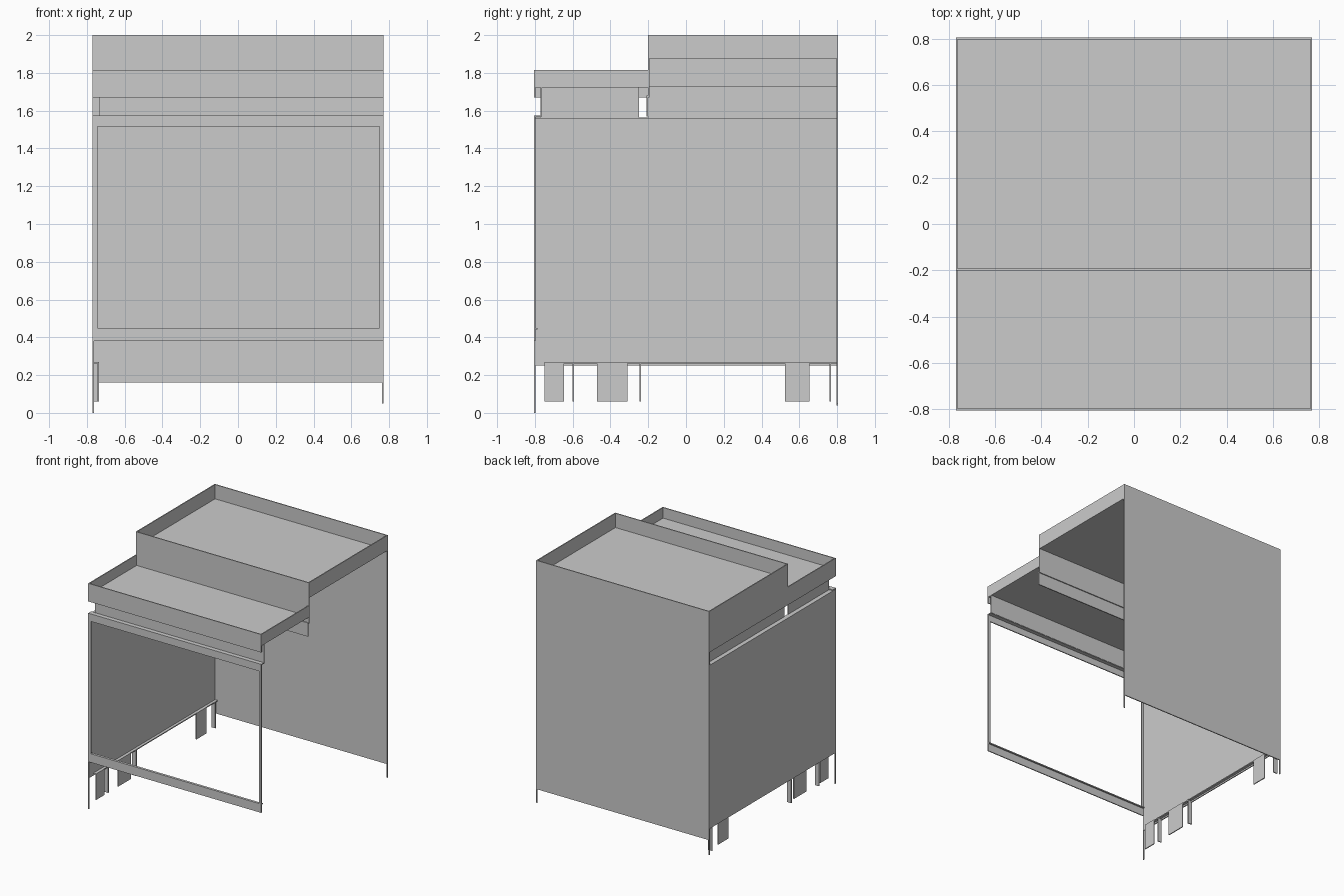
import bpy
import bmesh

old = bpy.data.objects.get("Cube")
if old:
    bpy.data.objects.remove(old, do_unlink=True)

grey = bpy.data.materials.new("plain grey")
grey.use_nodes = True
COLOR = (0.6, 0.6, 0.6, 1)
grey.diffuse_color = COLOR
grey.node_tree.nodes["Principled BSDF"].inputs["Base Color"].default_value = COLOR

X, Y = 0.77, 0.805   # half width and half depth
STEP = -0.2          # where the rear top rises above the front top
T = 0.008            # sheet thickness


def plate(name, x, y, z):
    """Box between the given (low, high) bounds."""
    bm = bmesh.new()
    bmesh.ops.create_cube(bm, size=1)
    for v in bm.verts:
        v.co = [b[0] if c < 0 else b[1] for c, b in zip(v.co, (x, y, z))]
    mesh = bpy.data.meshes.new(name)
    bm.to_mesh(mesh)
    bm.free()
    mesh.materials.append(grey)
    obj = bpy.data.objects.new(name, mesh)
    bpy.context.collection.objects.link(obj)
    return obj


def across(name, y, z, x=(-X, X)):
    """Sheet facing front and back."""
    return plate(name, x, (y, y + T), z)


def along(name, x, y, z):
    """Sheet facing left and right."""
    return plate(name, (x, x + T), y, z)


def level(name, x, y, z):
    """Horizontal sheet."""
    return plate(name, x, y, (z - T, z))


# Main sheets: the left side stays open
across("back_panel", Y - T, (0.16, 2))
along("right_wall", -X, (-Y, Y), (0.25, 1.56))
level("right_wall_foot_lip", (-X, -X + 0.03), (-0.75, Y), 0.27)

# Rear raised tray
level("rear_top", (-X, X), (STEP, Y), 1.885)
across("step_face", STEP, (1.67, 2))
along("rear_rim_left", X - T, (STEP, Y), (1.88, 2))
along("rear_rim_right", -X, (STEP, Y), (1.67, 2))

# Front lower tray
level("front_top", (-X, X), (-Y, STEP), 1.73)
across("front_skirt", -Y, (1.67, 1.815))
along("front_rim_left", X - T, (-Y, STEP), (1.725, 1.815))
along("front_rim_right", -X, (-Y, STEP), (1.67, 1.815))

# Recessed band beneath the trays
across("front_recess", -0.77, (1.57, 1.73), (-0.73, X))
across("step_recess", STEP - 0.01, (1.57, 1.68), (-0.73, X))
along("front_recess_right", -0.735, (-0.77, -0.25), (1.56, 1.73))
along("rear_recess_right", -0.735, (STEP, Y), (1.56, 1.73))

# Ledges under the recess
level("front_ledge", (-X, X), (-Y, -0.765), 1.575)
level("right_ledge", (-X, -0.73), (-Y, Y), 1.565)

# Open front frame
across("frame_top", -Y, (1.515, 1.575))
across("frame_bottom", -Y, (0.38, 0.45))
level("frame_bottom_lip", (-X, X), (-Y, -Y + 0.02), 0.45)
for side, x in (("left", (X - 0.02, X)), ("right", (-X, -X + 0.025))):
    across("frame_post_" + side, -Y, (0.38, 1.52), x)

# Feet: a broad tab with a thin return plate beside each one
tabs = {"front": (-0.75, -0.645, -0.6),
        "middle": (-0.47, -0.31, -0.245),
        "rear": (0.525, 0.655, 0.76)}
for name, (start, end, fin) in tabs.items():
    along(name + "_foot", -0.745, (start, end), (0.06, 0.27))
    across(name + "_foot_return", fin, (0.06, 0.27), (-X, -0.735))

# Thin corner spikes reaching the ground
for name, x, y, low in (("front_right", -X, -Y, 0),
                        ("rear_right", -X, Y - T, 0.04),
                        ("rear_left", X - T, Y - T, 0.05)):
    plate(name + "_corner_strip", (x, x + T), (y, y + T), (low, 0.27))
